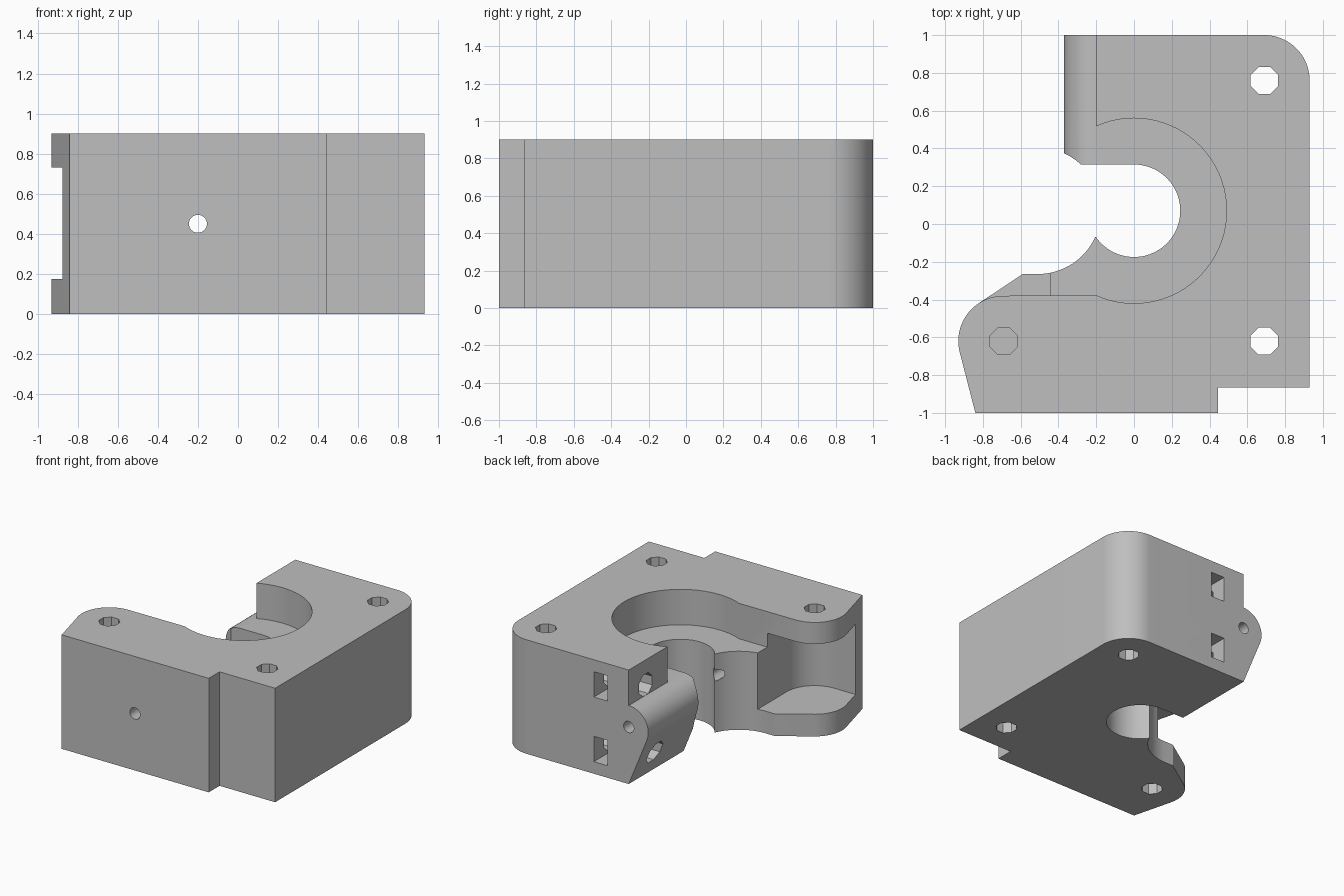
import bpy, bmesh
from math import radians, cos, sin, pi

cube = bpy.data.objects.get("Cube")
if cube:
    bpy.data.objects.remove(cube)

TOP, FLOOR = 0.9, 0.62            # block height, bore floor height
ARM = (-0.69, -0.62)              # rounded arm end
BORE = (0, 0.07)
IDLER = (-0.51, 0.07)
HINGE = (-0.2, 0.45)              # x, z of the hinge barrel

grey = bpy.data.materials.new("plain grey")
grey.use_nodes = True
colour = (0.52, 0.52, 0.52, 1)
grey.diffuse_color = colour
grey.node_tree.nodes["Principled BSDF"].inputs["Base Color"].default_value = colour


def arc(centre, r, a0, a1, n=20):
    """Points on an arc, angles in degrees."""
    steps = [radians(a0 + (a1 - a0) * i / n) for i in range(n + 1)]
    return [(centre[0] + r * cos(a), centre[1] + r * sin(a)) for a in steps]


def prism(name, points, low, high, axis="z"):
    """Extrude a 2D profile along an axis: z takes (x, y), y takes (x, z), x takes (y, z)."""
    place = {"z": lambda a, b, h: (a, b, h),
             "y": lambda a, b, h: (a, h, b),
             "x": lambda a, b, h: (h, a, b)}[axis]
    bm = bmesh.new()
    face = bm.faces.new([bm.verts.new(place(a, b, low)) for a, b in points])
    new = bmesh.ops.extrude_face_region(bm, geom=[face])["geom"]
    bmesh.ops.translate(bm, vec=place(0, 0, high - low),
                        verts=[v for v in new if isinstance(v, bmesh.types.BMVert)])
    bmesh.ops.recalc_face_normals(bm, faces=bm.faces)
    mesh = bpy.data.meshes.new(name)
    bm.to_mesh(mesh)
    bm.free()
    mesh.materials.append(grey)
    obj = bpy.data.objects.new(name, mesh)
    bpy.context.collection.objects.link(obj)
    return obj


def ring(centre, r, n):
    """Closed polygon with a flat side on each axis."""
    return arc(centre, r, 180 / n, 180 / n + 360 - 360 / n, n - 1)


def box(x0, x1, y0, y1):
    return [(x0, y0), (x1, y0), (x1, y1), (x0, y1)]


# Block outline with the inner bore and idler clearance
body = prism("extruder_block",
             [(-0.84, -1), (0.445, -1), (0.445, -0.865), (0.93, -0.865)]
             + arc((0.69, 0.76), 0.24, 0, 90)
             + [(-0.37, 1)] + arc(IDLER, 0.335, 65.3, 47, 6)
             + arc(BORE, 0.245, 90, -146.3, 40)
             + arc(IDLER, 0.335, -24, -90, 16)[1:]
             + [(-0.59, -0.265)] + arc(ARM, 0.24, 122.7, 194.5, 16),
             0, TOP)

cutters = []


def cut(*args):
    cutters.append(prism(*args))


# Wide upper bore, open to the side
cut("upper_bore_cutter",
    arc(BORE, 0.49, 114, -114, 48) + arc(ARM, 0.24, 90, 122.7, 8)
    + [(-1.2, -0.418), (-1.2, 0.518)], FLOOR, 1.1)

# Space around the hinge barrel, leaving a rounded lobe tapering to the base
cut("hinge_side_cutter",
    [(-0.2, 1.1)] + arc(HINGE, 0.17, 90, 202.2, 20)
    + [(-0.2, 0), (-0.2, -0.1), (-0.7, -0.1), (-0.7, 1.1)], 0.1, 1.1, "y")

# Pocket through the arm with a rounded inner corner
cut("arm_pocket_cutter",
    arc(ARM, 0.245, -90, 0) + [(-0.445, 0.05), (-1.2, 0.05), (-1.2, -0.865)], 0.175, 0.73)

# Mounting holes; the arm keeps a thin closed pocket floor
for i, y in enumerate((0.76, ARM[1])):
    cut(f"mount_hole_cutter_{i}", ring((0.69, y), 0.078, 8), -0.1, 1.1)
cut("arm_top_hole_cutter", ring(ARM, 0.078, 8), 0.6, 1.1)
cut("arm_base_hole_cutter", ring(ARM, 0.078, 8), -0.1, 0.15)

# Hinge pin hole running front to back
cut("pin_hole_cutter", ring(HINGE, 0.045, 20), -1.1, 1.1, "y")

# Two clamp screw holes with nut slots
for i, z in enumerate((0.195, 0.705)):
    cut(f"clamp_hole_cutter_{i}", ring((0.79, z), 0.09, 8), -0.6, 0.25, "x")
    cut(f"nut_slot_cutter_{i}", box(-0.015, 0.105, z - 0.1, z + 0.1), 0.66, 1.1, "y")

for tool in cutters:
    mod = body.modifiers.new(tool.name, "BOOLEAN")
    mod.operation = "DIFFERENCE"
    mod.solver = "EXACT"
    mod.object = tool
    tool.hide_render = True

# Bake the cuts, then drop the helpers
bpy.context.view_layer.objects.active = body
body.select_set(True)
for mod in list(body.modifiers):
    bpy.ops.object.modifier_apply(modifier=mod.name)
for tool in cutters:
    bpy.data.objects.remove(tool)
bpy.ops.object.shade_smooth_by_angle(angle=radians(25))
